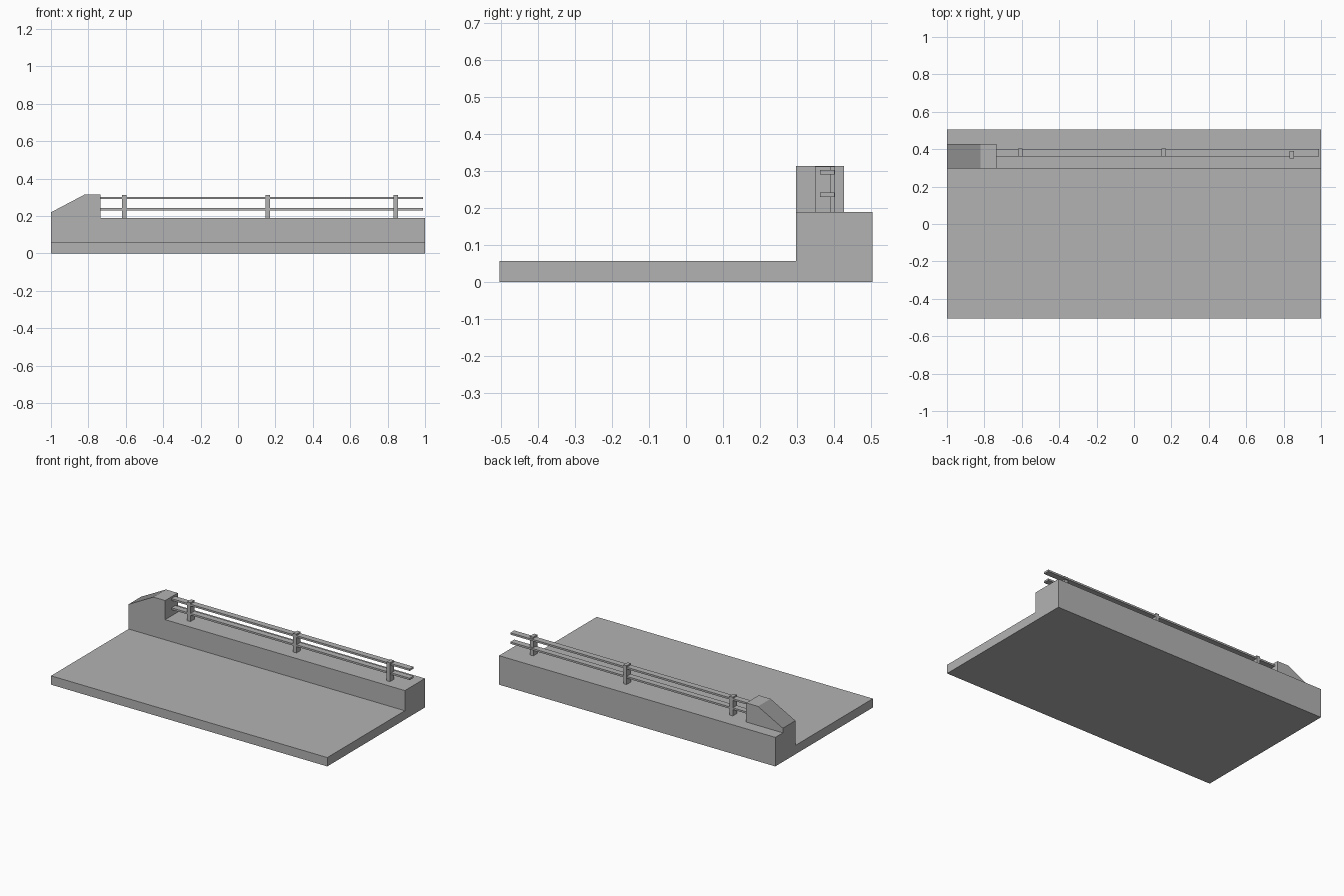
import bpy
import bmesh

cube = bpy.data.objects.get("Cube")
if cube:
    bpy.data.objects.remove(cube, do_unlink=True)


def material(name, value):
    m = bpy.data.materials.new(name)
    m.use_nodes = True
    colour = (value, value, value, 1)
    m.diffuse_color = colour
    m.node_tree.nodes["Principled BSDF"].inputs["Base Color"].default_value = colour
    return m


grey = material("concrete grey", 0.45)
dark = material("dark grey", 0.28)


def prism(name, outline, axis, start, end):
    """Extrude a 2D outline along x (outline is y, z) or y (outline is x, z)."""
    bm = bmesh.new()
    place = (lambda a, b: (start, a, b)) if axis == "x" else (lambda a, b: (a, start, b))
    face = bm.faces.new([bm.verts.new(place(a, b)) for a, b in outline])
    moved = bmesh.ops.extrude_face_region(bm, geom=[face])["geom"]
    d = end - start
    bmesh.ops.translate(bm, vec=(d, 0, 0) if axis == "x" else (0, d, 0),
                        verts=[v for v in moved if isinstance(v, bmesh.types.BMVert)])
    bmesh.ops.recalc_face_normals(bm, faces=bm.faces)
    mesh = bpy.data.meshes.new(name)
    bm.to_mesh(mesh)
    bm.free()
    mesh.materials.append(grey)
    obj = bpy.data.objects.new(name, mesh)
    bpy.context.collection.objects.link(obj)
    return obj


def box(name, x, y, z):
    return prism(name, [(y[0], z[0]), (y[1], z[0]), (y[1], z[1]), (y[0], z[1])], "x", *x)


# Road slab with raised kerb along the back
KERB = 0.19
FRONT = 0.297
prism("road_and_kerb", [(-0.505, 0), (0.505, 0), (0.505, KERB), (FRONT, KERB),
                        (FRONT, 0.058), (-0.505, 0.058)], "x", -1, 1)

# End block with a sloped top
block = prism("end_block", [(-1, KERB), (-0.735, KERB), (-0.735, 0.315),
                            (-0.82, 0.315), (-1, 0.22)], "y", FRONT, 0.427)
block.data.materials.append(dark)
for p in block.data.polygons:
    if p.normal.z > 0.5 and p.normal.x < -0.2:
        p.material_index = 1

# Railing posts; the last one stands slightly forward
for i, (x, y) in enumerate([(-0.609, 0.382), (0.159, 0.382), (0.844, 0.37)]):
    box(f"railing_post_{i + 1}", (x - 0.012, x + 0.012),
        (y - 0.021, y + 0.021), (KERB, 0.313))

# Two horizontal rails
for name, z in (("lower_rail", 0.237), ("upper_rail", 0.297)):
    box(name, (-0.74, 0.99), (0.362, 0.402), (z - 0.006, z + 0.006))
